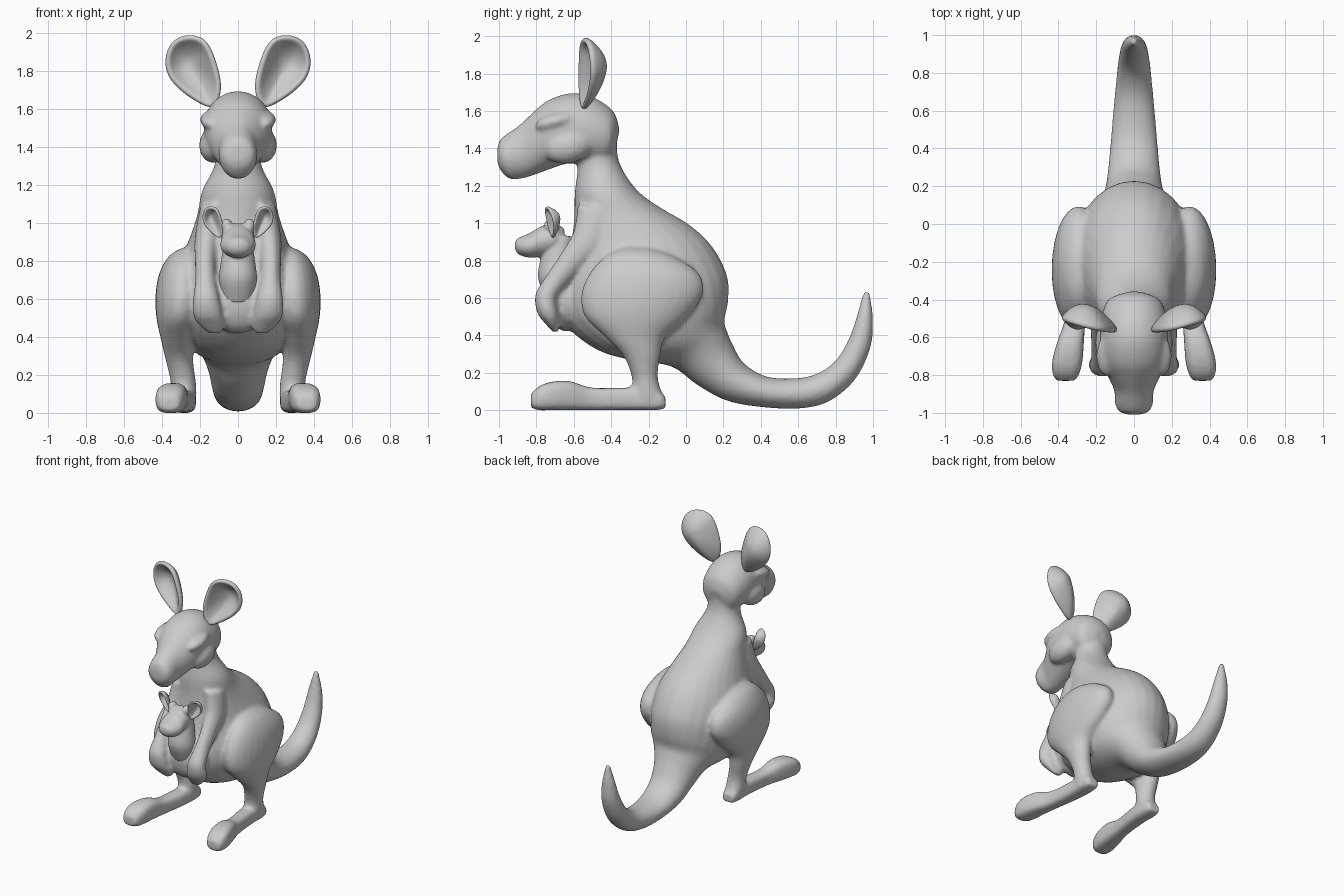
import bpy, bmesh, math
from mathutils import Vector, Matrix


def spline(rows, steps):
    """Catmull-Rom interpolation of tuples."""
    out = []
    for i in range(len(rows) - 1):
        p0, p1, p2 = rows[max(i - 1, 0)], rows[i], rows[i + 1]
        p3 = rows[min(i + 2, len(rows) - 1)]
        for k in range(steps):
            t = k / steps
            out.append([0.5 * (2 * b + (c - a) * t + (2 * a - 5 * b + 4 * c - d) * t * t
                               + (3 * b - a - 3 * c + d) * t ** 3)
                        for a, b, c, d in zip(p0, p1, p2, p3)])
    out.append(list(rows[-1]))
    return out


def loft(bm, rows, side=1, power=1.0, seg=28):
    """Row = x, front y, front z, back y, back z, half width."""
    rings = []
    for x, y1, z1, y2, z2, w in spline(rows, 4):
        c = Vector((x * side, (y1 + y2) / 2, (z1 + z2) / 2))
        d = Vector((0, (y2 - y1) / 2, (z2 - z1) / 2))
        ring = []
        for k in range(seg):
            a = 2 * math.pi * k / seg
            ca = math.copysign(abs(math.cos(a)) ** power, math.cos(a))
            sa = math.copysign(abs(math.sin(a)) ** power, math.sin(a))
            ring.append(bm.verts.new(c + d * ca + Vector((max(w, .005) * sa, 0, 0))))
        rings.append(ring)
    for r, s in zip(rings, rings[1:]):
        for k in range(seg):
            n = (k + 1) % seg
            bm.faces.new((r[k], r[n], s[n], s[k]))
    bm.faces.new(rings[0])
    bm.faces.new(rings[-1])


def blob(bm, loc, radii, tilt=0):
    m = Matrix.Translation(loc) @ Matrix.Rotation(tilt, 4, 'X') @ Matrix.Diagonal((*radii, 1))
    bmesh.ops.create_uvsphere(bm, u_segments=24, v_segments=14, radius=1, matrix=m)


def finish(bm, name):
    bmesh.ops.recalc_face_normals(bm, faces=bm.faces)
    for f in bm.faces:
        f.smooth = True
    me = bpy.data.meshes.new(name)
    bm.to_mesh(me)
    bm.free()
    ob = bpy.data.objects.new(name, me)
    bpy.context.collection.objects.link(ob)
    return ob


def fuse(ob, voxel, rounds):
    """Merge overlapping shells into one soft skin."""
    r = ob.modifiers.new("Fuse", 'REMESH')
    r.mode = 'VOXEL'
    r.voxel_size = voxel
    r.use_smooth_shade = True
    s = ob.modifiers.new("Soften", 'SMOOTH')
    s.factor = 0.5
    s.iterations = rounds


def ears(name, loc, scale, lean=0):
    """Cupped teardrop sheet, thickened and mirrored."""
    outline = [(-.13, -.23), (-.165, -.13), (-.14, -.02), (-.1, .1), (-.05, .15), (.04, .155),
               (.11, .11), (.137, .01), (.11, -.08), (.02, -.16), (-.08, -.22)]
    n = len(outline)
    place = Matrix.Translation(loc) @ Matrix.Rotation(lean, 4, 'X') @ Matrix.Diagonal((*scale, 1))
    bm = bmesh.new()
    rings = []
    for r in (1, .85, .6, .3):
        rings.append([bm.verts.new(place @ Vector((x * r, .25 * x * r + .1 * (1 - r * r), z * r)))
                      for x, z in outline])
    for a, b in zip(rings, rings[1:]):
        for k in range(n):
            j = (k + 1) % n
            bm.faces.new((a[k], a[j], b[j], b[k]))
    mid = bm.verts.new(place @ Vector((0, .1, 0)))
    for k in range(n):
        bm.faces.new((rings[-1][k], rings[-1][(k + 1) % n], mid))
    ob = finish(bm, name)
    t = ob.modifiers.new("Thickness", 'SOLIDIFY')
    t.thickness = .035 * scale[1]
    t.offset = 0
    ob.modifiers.new("Round", 'SUBSURF').levels = 2
    ob.modifiers["Round"].render_levels = 2
    ob.modifiers.new("Mirror", 'MIRROR')
    return ob


body = bmesh.new()

# neck, torso and tail
loft(body, [(0, *r) for r in [
    (-.57, 1.42, -.37, 1.44, .12), (-.58, 1.28, -.355, 1.32, .125), (-.595, 1.16, -.265, 1.18, .19),
    (-.60, 1.0, -.14, 1.085, .215), (-.63, .82, .02, .99, .26), (-.68, .62, .14, .875, .32),
    (-.645, .46, .22, .72, .335), (-.48, .325, .225, .58, .31), (-.28, .265, .205, .48, .26),
    (-.08, .235, .22, .42, .20), (.06, .135, .25, .35, .16), (.22, .05, .31, .25, .14),
    (.42, .015, .43, .18, .125), (.62, .01, .58, .17, .11), (.77, .05, .70, .195, .097),
    (.905, .165, .80, .265, .085), (.985, .33, .87, .38, .07), (1.0, .48, .915, .51, .05),
    (.985, .63, .945, .63, .015)]])

# head, brows and cheeks
loft(body, [(0, *r) for r in [
    (-.38, 1.38, -.355, 1.50, .05), (-.42, 1.32, -.39, 1.60, .14), (-.52, 1.31, -.50, 1.675, .175),
    (-.62, 1.32, -.62, 1.695, .18), (-.71, 1.295, -.74, 1.655, .175), (-.79, 1.265, -.82, 1.59, .14),
    (-.87, 1.24, -.89, 1.525, .105), (-.94, 1.235, -.96, 1.475, .1), (-.99, 1.28, -.995, 1.445, .08),
    (-1.008, 1.32, -1.008, 1.40, .04)]])
for s in (1, -1):
    blob(body, (s * .145, -.70, 1.545), (.055, .11, .04), .25)
    blob(body, (s * .13, -.63, 1.41), (.075, .13, .09), .25)

    # hind leg
    loft(body, [(.27, -.33, .87, -.18, .865, .03), (.28, -.42, .83, -.06, .82, .085),
                (.29, -.51, .74, .07, .73, .125), (.295, -.56, .62, .09, .62, .14),
                (.305, -.54, .5, .01, .5, .125), (.315, -.43, .39, -.11, .39, .092),
                (.31, -.335, .29, -.14, .28, .073), (.29, -.29, .18, -.15, .17, .067),
                (.285, -.29, .1, -.125, .08, .067), (.285, -.28, .02, -.12, .015, .058)], s)
    # foot
    loft(body, [(.283, -.11, .01, -.11, .07, .045), (.283, -.16, 0, -.16, .11, .06),
                (.285, -.3, 0, -.3, .12, .06), (.31, -.5, 0, -.5, .12, .055),
                (.335, -.62, 0, -.62, .155, .07), (.352, -.72, 0, -.72, .152, .08),
                (.36, -.79, 0, -.79, .125, .072), (.362, -.83, .015, -.83, .085, .05)], s, .65)
    # arm and paw
    loft(body, [(.13, -.58, 1.1, -.36, 1.07, .07), (.16, -.60, .96, -.42, .88, .068),
                (.172, -.66, .85, -.52, .79, .056), (.172, -.74, .73, -.63, .68, .053),
                (.168, -.805, .62, -.69, .6, .068), (.16, -.795, .52, -.68, .52, .078),
                (.14, -.75, .46, -.68, .46, .065), (.12, -.715, .42, -.68, .42, .035)], s)
# pouch
blob(body, (0, -.64, .59), (.18, .1, .17))
fuse(finish(body, "adult_body"), .014, 5)

# baby in the pouch
baby = bmesh.new()
loft(baby, [(0, *r) for r in [
    (-.65, .86, -.65, .97, .04), (-.70, .84, -.70, 1.0, .085), (-.76, .825, -.77, .985, .088),
    (-.83, .815, -.84, .945, .092), (-.89, .83, -.9, .92, .06), (-.915, .86, -.915, .895, .02)]])
loft(baby, [(0, -.75, .93, -.6, .93, .07), (0, -.78, .8, -.6, .8, .09),
            (0, -.79, .7, -.6, .7, .1), (0, -.74, .58, -.6, .58, .08)])
for s in (1, -1):
    blob(baby, (s * .06, -.72, .985), (.03, .04, .04))
fuse(finish(baby, "baby_body"), .009, 4)

# ears
ears("adult_ears", (.25, -.54, 1.835), (1, 1, 1), .06)
ears("baby_ears", (.137, -.73, 1.02), (.36, .5, .44), .3)
